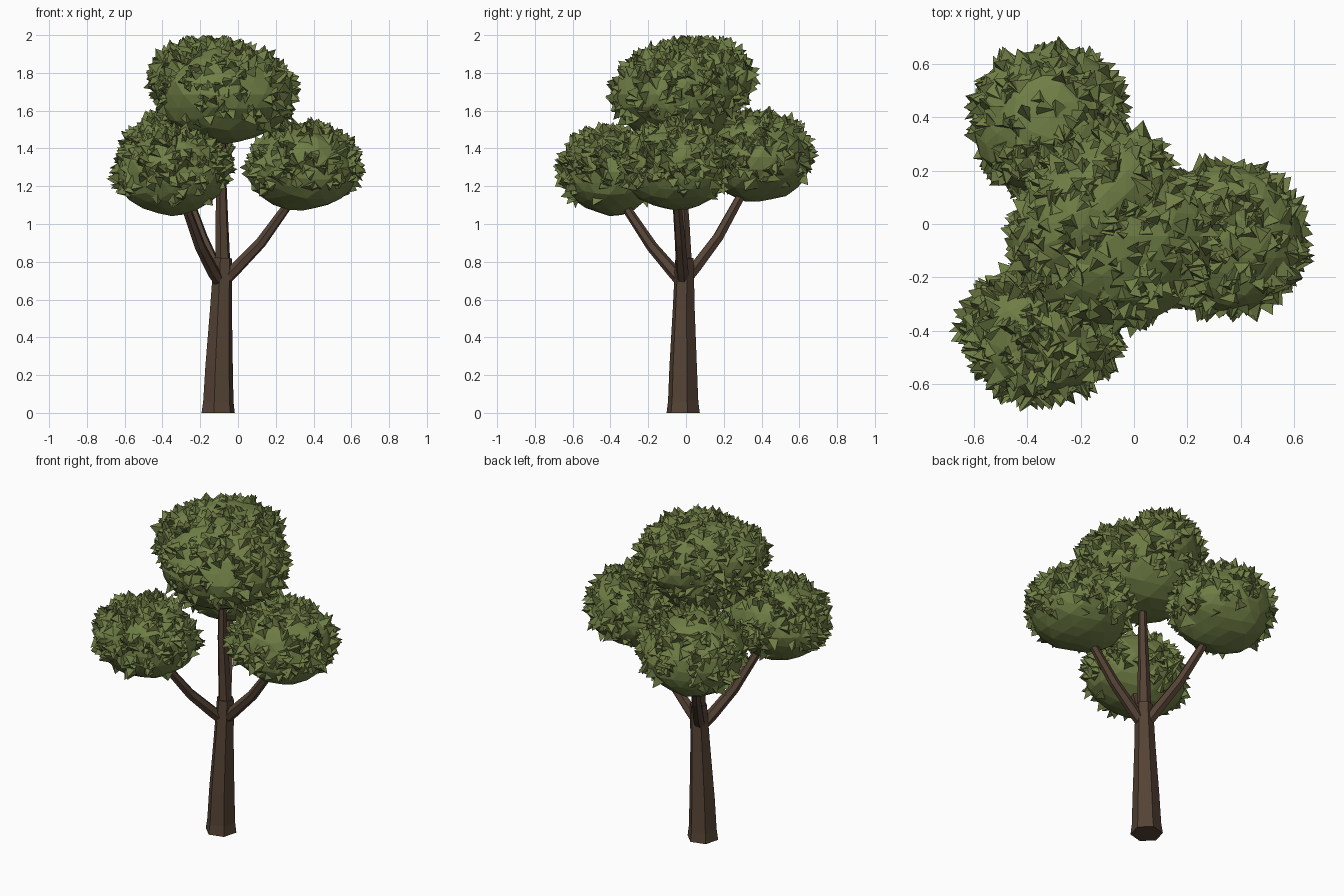
import bpy, bmesh, math, random
from mathutils import Vector, Matrix, noise

if "Cube" in bpy.data.objects:
    bpy.data.objects.remove(bpy.data.objects["Cube"])

random.seed(11)


def material(name, rgb):
    m = bpy.data.materials.new(name)
    m.diffuse_color = (*rgb, 1)
    m.use_nodes = True
    m.node_tree.nodes["Principled BSDF"].inputs["Base Color"].default_value = m.diffuse_color
    return m


BARK = material("brown bark", (0.09, 0.056, 0.036))
LEAF = material("olive green leaves", (0.16, 0.21, 0.06))


def finish(bm, name, mat):
    mesh = bpy.data.meshes.new(name)
    bm.to_mesh(mesh)
    bm.free()
    mesh.materials.append(mat)
    ob = bpy.data.objects.new(name, mesh)
    bpy.context.collection.objects.link(ob)
    return ob


def tube(name, points, sides=6, twist=math.radians(15)):
    """Tapered limb through (x, y, z, radius) points."""
    bm = bmesh.new()
    rings = []
    pts = [Vector(p[:3]) for p in points]
    for i, p in enumerate(points):
        d = (pts[min(i + 1, len(pts) - 1)] - pts[max(i - 1, 0)]).normalized()
        if points[0][2] == 0 and i == 0:
            d = Vector((0, 0, 1))  # flat foot on the ground
        u = Vector((0, 1, 0)).cross(d).normalized()
        v = d.cross(u)
        rings.append([bm.verts.new(pts[i] + p[3] * (u * math.cos(a) + v * math.sin(a)))
                      for a in (twist + math.tau * k / sides for k in range(sides))])
    for r, s in zip(rings, rings[1:]):
        for k in range(sides):
            j = (k + 1) % sides
            bm.faces.new((r[k], r[j], s[j], s[k]))
    bm.faces.new(rings[0][::-1])
    bm.faces.new(rings[-1])
    bmesh.ops.recalc_face_normals(bm, faces=bm.faces)
    return finish(bm, name, BARK)


def foliage(name, centre, radii, leaves, yaw=0):
    """Faceted ellipsoid with pointed leaf tufts on its sides and top."""
    c, r = Vector(centre), Vector(radii)
    rot = Matrix.Rotation(math.radians(yaw), 3, 'Z')
    bm = bmesh.new()
    bmesh.ops.create_icosphere(bm, subdivisions=3, radius=1)
    for v in bm.verts:
        k = 1.01 + 0.07 * noise.noise(v.co * 1.6 + c * 5) + 0.03 * noise.noise(v.co * 5 + c)
        v.co = c + rot @ (v.co * r * k)
    placed = 0
    while placed < leaves:
        n = Vector([random.gauss(0, 1) for _ in range(3)]).normalized()
        # bare underside and a few bare patches
        if n.z < random.uniform(-0.75, -0.15) or noise.noise(n * 2.5 + c * 9) < -0.3:
            continue
        placed += 1
        base = c + rot @ (n * r * (0.99 + 0.05 * noise.noise(n * 1.6 + c * 5)))
        out = rot @ Vector((n.x / r.x, n.y / r.y, n.z / r.z)).normalized()
        u = out.orthogonal().normalized()
        v = out.cross(u)
        turn, lean = random.uniform(0, math.tau), random.uniform(0, math.tau)
        tip = base + out * random.uniform(0.015, 0.055) \
            + (u * math.cos(lean) + v * math.sin(lean)) * random.uniform(0.01, 0.05)
        tip.z = min(tip.z, 2.0)
        foot = [bm.verts.new(base - out * 0.008 + random.uniform(0.03, 0.055)
                             * (u * math.cos(a) + v * math.sin(a)))
                for a in (turn + math.tau * k / 3 for k in range(3))]
        top = bm.verts.new(tip)
        for k in range(3):
            bm.faces.new((foot[k], foot[(k + 1) % 3], top))
    return finish(bm, name, LEAF)


# trunk and the thinner leader above the fork
tube("trunk", [(-0.105, -0.015, 0, 0.091), (-0.104, -0.015, 0.06, 0.083),
               (-0.1, -0.015, 0.25, 0.075), (-0.09, -0.012, 0.55, 0.06),
               (-0.08, -0.008, 0.82, 0.05)])
tube("upper_trunk", [(-0.08, -0.008, 0.78, 0.041), (-0.085, -0.015, 1.0, 0.035),
                     (-0.088, -0.025, 1.2, 0.029), (-0.085, -0.03, 1.55, 0.02)])

# three curved branches
tube("right_branch", [(-0.08, -0.015, 0.69, 0.03), (-0.02, -0.02, 0.755, 0.034),
                      (0.12, -0.03, 0.9, 0.03), (0.25, -0.045, 1.08, 0.025),
                      (0.32, -0.05, 1.22, 0.02)])
tube("front_left_branch", [(-0.09, -0.015, 0.68, 0.03), (-0.13, -0.065, 0.745, 0.034),
                           (-0.2, -0.18, 0.88, 0.03), (-0.265, -0.3, 1.06, 0.025),
                           (-0.3, -0.36, 1.2, 0.02)])
tube("back_left_branch", [(-0.09, -0.01, 0.69, 0.03), (-0.12, 0.05, 0.77, 0.034),
                          (-0.19, 0.17, 0.93, 0.03), (-0.26, 0.28, 1.13, 0.025),
                          (-0.29, 0.34, 1.27, 0.02)])

# leaf crowns: three on the branches, two merged on top (the rear one a diagonal ridge)
foliage("right_crown", (0.345, -0.055, 1.30), (0.295, 0.28, 0.225), 330)
foliage("front_left_crown", (-0.35, -0.405, 1.275), (0.29, 0.255, 0.222), 330)
foliage("back_left_crown", (-0.32, 0.385, 1.355), (0.285, 0.28, 0.235), 330)
foliage("top_crown", (-0.07, -0.045, 1.685), (0.36, 0.335, 0.257), 350)
foliage("top_crown_rear", (-0.165, 0.06, 1.765), (0.36, 0.22, 0.215), 260, yaw=45)
